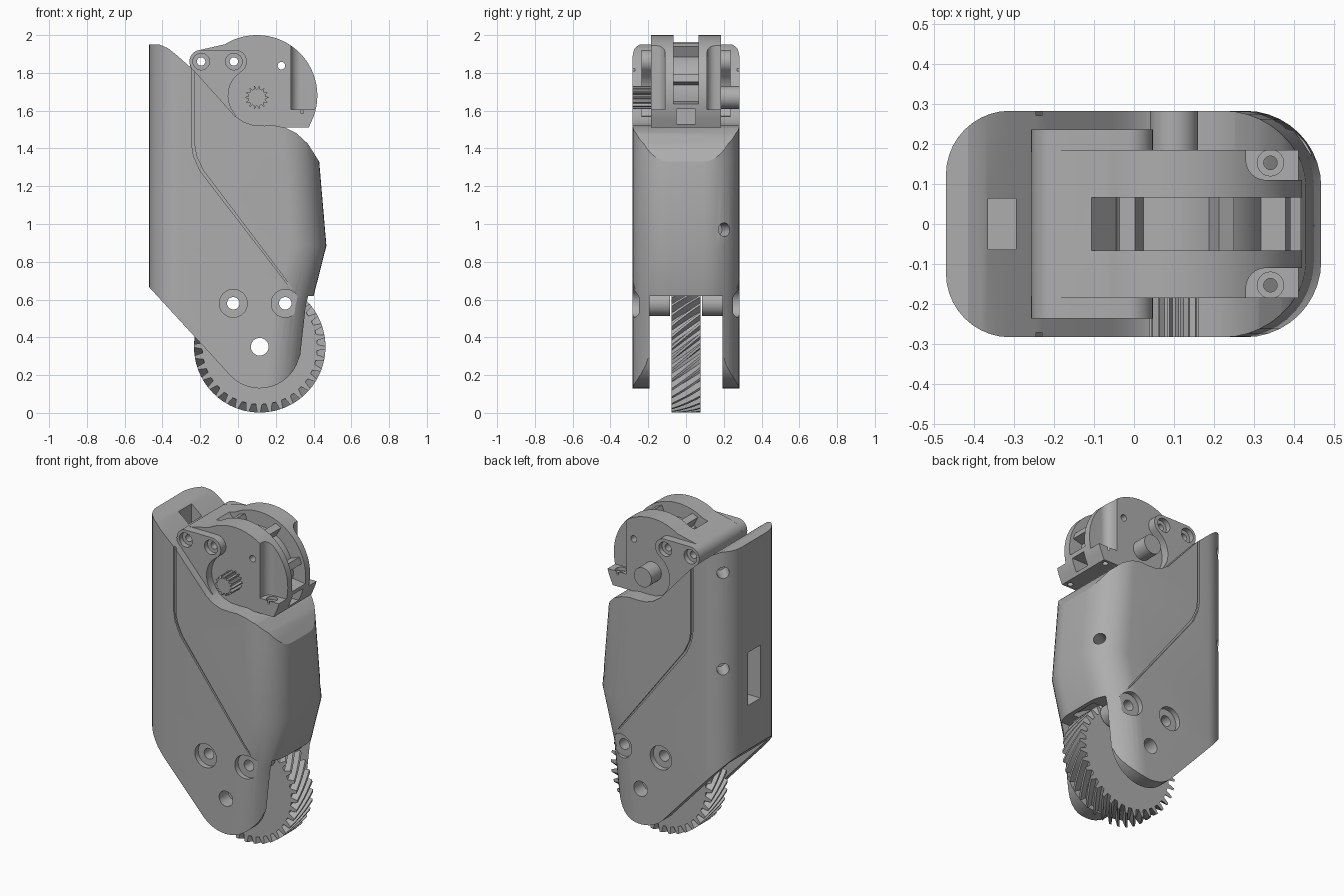
import bpy, bmesh, math
from mathutils import Matrix

cube = bpy.data.objects.get("Cube")
if cube:
    bpy.data.objects.remove(cube, do_unlink=True)

grey = bpy.data.materials.new("plain grey")
grey.use_nodes = True
grey.diffuse_color = (0.42, 0.42, 0.42, 1)
grey.node_tree.nodes["Principled BSDF"].inputs["Base Color"].default_value = (0.42, 0.42, 0.42, 1)


def loft(name, rings):
    """Closed solid through equally sized rings of 3D points."""
    bm = bmesh.new()
    rows = [[bm.verts.new(p) for p in ring] for ring in rings]
    n = len(rows[0])
    for a, b in zip(rows, rows[1:]):
        for i in range(n):
            bm.faces.new((a[i], a[(i + 1) % n], b[(i + 1) % n], b[i]))
    bm.faces.new(rows[0])
    bm.faces.new(rows[-1])
    bmesh.ops.recalc_face_normals(bm, faces=bm.faces)
    me = bpy.data.meshes.new(name)
    bm.to_mesh(me)
    bm.free()
    me.materials.append(grey)
    ob = bpy.data.objects.new(name, me)
    bpy.context.collection.objects.link(ob)
    return ob


def prism(name, pts, lo, hi, axis="Y"):
    """Extrude a profile: (x, z) along Y or (x, y) along Z."""
    if axis == "Y":
        return loft(name, [[(u, h, v) for u, v in pts] for h in (lo, hi)])
    return loft(name, [[(u, v, h) for u, v in pts] for h in (lo, hi)])


def arc(cx, cy, r, a0, a1, n):
    return [(cx + r * math.cos(math.radians(a0 + (a1 - a0) * i / n)),
             cy + r * math.sin(math.radians(a0 + (a1 - a0) * i / n))) for i in range(n + 1)]


def circle(cx, cy, r, n=32):
    return arc(cx, cy, r, 0, 360, n)[:-1]


def rect(x0, x1, y0, y1):
    return [(x0, y0), (x1, y0), (x1, y1), (x0, y1)]


def combine(ob, tool, op="DIFFERENCE"):
    """Apply a boolean and remove the helper."""
    mod = ob.modifiers.new("cut", "BOOLEAN")
    mod.operation, mod.solver, mod.object = op, "EXACT", tool
    bpy.context.view_layer.update()
    bpy.context.view_layer.objects.active = ob
    bpy.ops.object.modifier_apply(modifier=mod.name)
    bpy.data.objects.remove(tool, do_unlink=True)


def drill(ob, x, z, r, lo=-1, hi=1):
    combine(ob, prism("drill", circle(x, z, r), lo, hi))


# Housing: rounded plan that follows the sloping right side
def plan(z, xr, r=0.19, l=0.16, w=0.283):
    pts = (arc(xr - r, w - r, r, 0, 90, 10) + arc(-0.47 + l, w - l, l, 90, 180, 10)
           + arc(-0.47 + l, -w + l, l, 180, 270, 10) + arc(xr - r, -w + r, r, 270, 360, 10))
    return [(x, y, z) for x, y in pts]


housing = loft("housing", [plan(0.05, 0.33), plan(0.57, 0.388), plan(0.885, 0.468),
                           plan(1.33, 0.43), plan(2.05, 0.37)])
side = [(-0.6, 0.807), (-0.6, 1.95), (-0.415, 1.95), (-0.37, 1.93), (-0.32, 1.89), (-0.23, 1.81),
        (-0.06, 1.62), (-0.02, 1.575), (0.03, 1.54), (0.08, 1.523), (0.14, 1.52), (0.19, 1.522),
        (0.25, 1.51), (0.31, 1.48), (0.37, 1.425), (0.43, 1.33), (0.6, 1.2), (0.6, 0.8),
        (0.43, 0.70), (0.385, 0.55), (0.34, 0.33)]
side += arc(0.115, 0.345, 0.215, -15, -133, 14)
combine(housing, prism("side_profile", side, -0.5, 0.5), "INTERSECT")

# Gear slot with clearance above it
combine(housing, prism("slot", rect(-0.8, 0.8, -0.1, 0.62), -0.193, 0.193))
combine(housing, prism("clearance", circle(0.115, 0.35, 0.375, 48), -0.09, 0.09))

# Window in the left wall and notch in the raised lip
combine(housing, prism("window", rect(-0.6, -0.36, 0.94, 1.27), -0.062, 0.062))
combine(housing, prism("lip_notch", rect(-0.365, -0.295, 1.72, 2.1), -0.064, 0.064))

# Seam grooves on both side walls
seam = [(-0.245, 1.9), (-0.245, 1.42), (-0.235, 1.36), (-0.2, 1.28), (0.282, 0.655),
        (0.288, 0.66), (-0.185, 1.285), (-0.22, 1.36), (-0.23, 1.42), (-0.23, 1.9)]
for s in (-1, 1):
    combine(housing, prism("seam", seam, s * 0.271, s * 0.33))

# Corner screw holes
for x, y, z, ang in ((-0.41, 0.225, 1.22, 45), (-0.41, 0.225, 1.82, 45), (0.42, 0.2, 0.97, -65)):
    tool = prism("corner_hole", circle(0, 0, 0.036, 24), -0.1, 0.15)
    tool.matrix_world = Matrix.Translation((x, y, z)) @ Matrix.Rotation(math.radians(ang), 4, "Z")
    combine(housing, tool)

# Bolt holes with counterbores, and the axle hole
bolts = ((-0.025, 0.58), (0.25, 0.58))
for x, z in bolts:
    drill(housing, x, z, 0.033)
    for s in (-1, 1):
        drill(housing, x, z, 0.074, s * 0.25, s * 0.4)
drill(housing, 0.115, 0.35, 0.047)

# Spacer bosses between the cheeks and the gear
spacers = []
for i, (x, z) in enumerate(bolts):
    for s in (-1, 1):
        boss = prism(f"spacer_{i}_{'back' if s > 0 else 'front'}", circle(x, z, 0.068), s * 0.085, s * 0.195)
        drill(boss, x, z, 0.033)
        spacers.append(boss)

# Helical gear
TEETH, LAYERS = 36, 8
rings = []
for k in range(LAYERS + 1):
    t = k / LAYERS
    ring = []
    for i in range(TEETH):
        for f, r in ((-0.30, 0.305), (-0.13, 0.348), (0.13, 0.348), (0.30, 0.305)):
            a = (i + f) * math.tau / TEETH + 0.38 * (t - 0.5)
            ring.append((0.115 + r * math.cos(a), -0.078 + 0.156 * t, 0.35 + r * math.sin(a)))
    rings.append(ring)
gear = loft("helical_gear", rings)
drill(gear, 0.115, 0.35, 0.047)
for x, z in bolts:
    drill(gear, x, z, 0.033)

# Drive unit: rounded drum running into a mounting end
CX, CZ = 0.1, 1.68
drum = arc(CX, CZ, 0.32, -22, 122, 40)
drum += arc(-0.195, 1.86, 0.062, 95, 200, 8)
drum += [(-0.24, 1.70), (-0.1, 1.56), (0.05, 1.512), (0.375, 1.512)]
drive = prism("drive_unit", drum, -0.185, 0.185)

# Central groove around the drum, opening below its rim
groove = arc(CX, CZ, 0.45, -8, 128, 30) + arc(CX, CZ, 0.235, 128, -8, 30)
combine(drive, prism("groove", groove, -0.066, 0.066))
combine(drive, prism("lower_opening", rect(0.26, 0.6, 1.53, 1.61), -0.05, 0.05))

# Corner notches that leave a foot with a vertical screw hole
for s in (-1, 1):
    notch = [(0.28, s * 0.3), (0.28, s * 0.16)]
    notch += [(x, s * y) for x, y in arc(0.33, 0.16, 0.05, 180, 270, 8)] + [(0.6, s * 0.11), (0.6, s * 0.3)]
    combine(drive, prism("notch", notch[1:] + notch[:1], 1.605, 2.2, "Z"))
    combine(drive, prism("foot_hole", circle(0.341, s * 0.153, 0.017, 20), 1.4, 1.7, "Z"))
    combine(drive, prism("foot_sink", circle(0.341, s * 0.153, 0.033, 20), 1.585, 1.7, "Z"))
drill(drive, 0.23, 1.838, 0.02)

# Cross bars in the groove
bars = []
for i, a in enumerate((18, 64, 113)):
    lo, hi = math.radians(a - 4), math.radians(a + 4)
    pts = [(CX + r * math.cos(t), CZ + r * math.sin(t))
           for r, t in ((0.22, lo), (0.3, lo), (0.3, hi), (0.22, hi))]
    bars.append(prism(f"cross_bar_{i + 1}", pts, -0.07, 0.07))

# Mounting ears on both faces of the drive unit
ear_profile = arc(-0.195, 1.86, 0.062, 215, 90, 12) + arc(-0.015, 1.86, 0.062, 90, -45, 12)
ear_profile += arc(CX, CZ, 0.152, 140, 225, 10) + [(-0.06, 1.54), (-0.2, 1.7)]
ears = []
for s, label in ((-1, "front"), (1, "back")):
    ear = prism(f"{label}_ear", ear_profile, s * 0.18, s * 0.236)
    for x, z in ((-0.195, 1.86), (-0.022, 1.86)):
        drill(ear, x, z, 0.044, s * 0.205, s * 0.4)
        drill(ear, x, z, 0.022)
    ears.append(ear)
for x, z in ((-0.195, 1.86), (-0.022, 1.86)):
    drill(drive, x, z, 0.022)

# Splined output shaft and plain rear pivot
spline = [(CX + r * math.cos((i + f) * math.tau / 14), 1.67 + r * math.sin((i + f) * math.tau / 14))
          for i in range(14) for f, r in ((-0.3, 0.046), (-0.1, 0.061), (0.1, 0.061), (0.3, 0.046))]
shaft = prism("splined_shaft", spline, -0.283, -0.17)
pivot = prism("rear_pivot", circle(CX, 1.67, 0.06), 0.17, 0.283)

# Smooth curved walls, keep edges crisp
bpy.ops.object.select_all(action="DESELECT")
for ob in [housing, gear, drive, shaft, pivot] + spacers + bars + ears:
    ob.select_set(True)
bpy.context.view_layer.objects.active = housing
bpy.ops.object.shade_smooth_by_angle(angle=math.radians(22))
